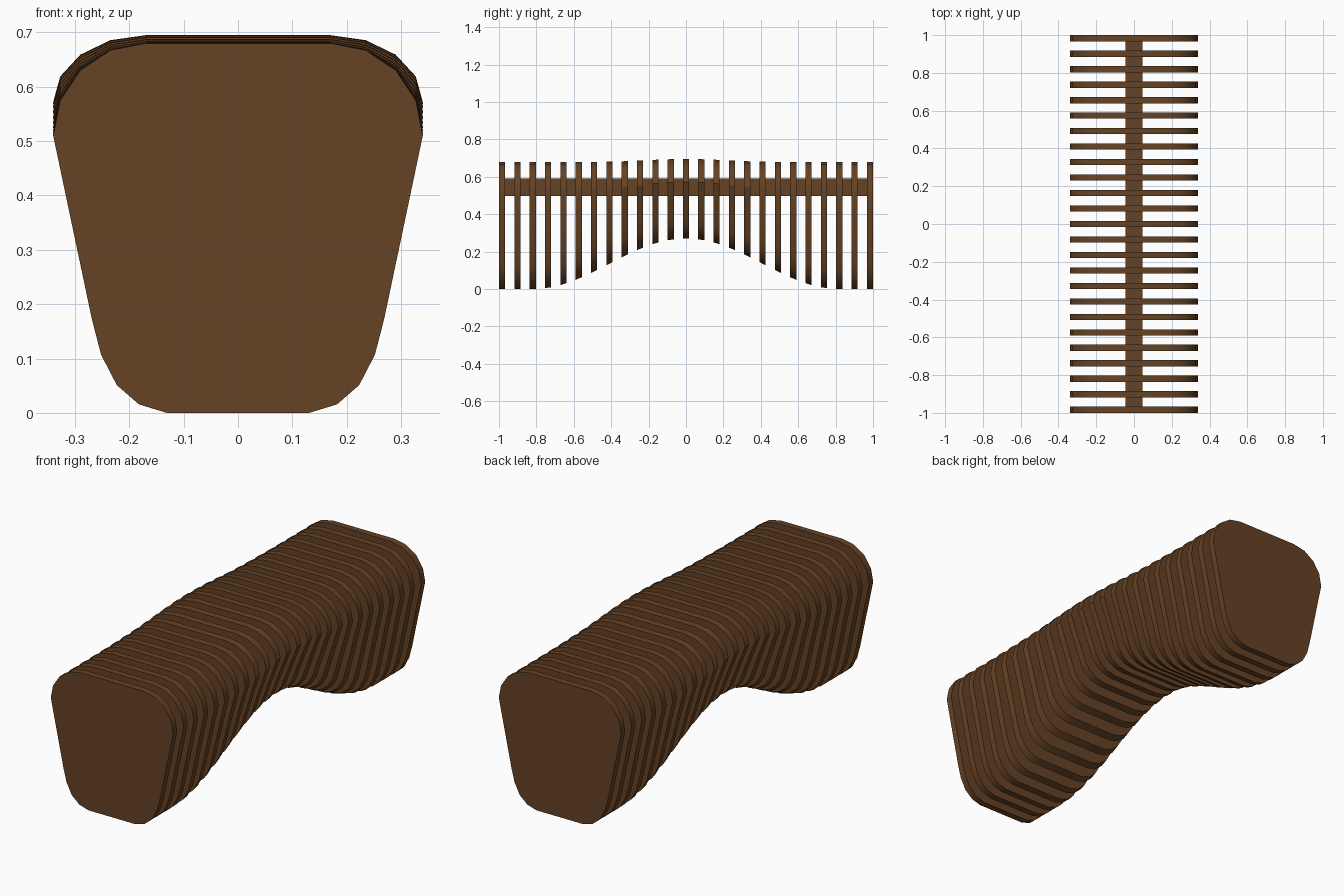
import bpy, math

if "Cube" in bpy.data.objects:
    bpy.data.objects.remove(bpy.data.objects["Cube"])

wood = bpy.data.materials.new("walnut brown")
wood.diffuse_color = (0.130, 0.055, 0.018, 1)
wood.use_nodes = True
wood.node_tree.nodes["Principled BSDF"].inputs["Base Color"].default_value = wood.diffuse_color

COUNT, THICK = 25, 0.033


def bump(y, reach):
    """Smooth hump, 1 at the middle and 0 beyond the reach."""
    return 0.5 + 0.5 * math.cos(math.pi * min(abs(y) / reach, 1))


def section(y):
    """Rounded, tapered slat outline at depth y."""
    arch = bump(y, 0.82)
    bottom = 0.27 * arch
    top = 0.68 + 0.015 * bump(y, 0.47)
    rt = 0.17 - 0.047 * arch          # upper corner height
    rb = 0.173 - 0.05 * arch          # lower corner height
    right = []
    for x, f in ((0.131, 0), (0.182, 0.09), (0.223, 0.295), (0.252, 0.62), (0.269, 1)):
        right.append((x, bottom + rb * f))
    for i in range(5):
        a = math.pi / 8 * i
        right.append((0.17 + 0.17 * math.cos(a), top - rt * (1 - math.sin(a))))
    return right + [(-x, z) for x, z in reversed(right)]


def make(name, verts, faces):
    me = bpy.data.meshes.new(name)
    me.from_pydata(verts, [], faces)
    me.materials.append(wood)
    ob = bpy.data.objects.new(name, me)
    bpy.context.collection.objects.link(ob)
    return ob


# Row of slats whose undersides form an arch
for k in range(COUNT):
    yc = -1 + THICK / 2 + k * (2 - THICK) / (COUNT - 1)
    y0, y1 = yc - THICK / 2, yc + THICK / 2
    a, b = section(y0), section(y1)
    n = len(a)
    verts = [(x, y0, z) for x, z in a] + [(x, y1, z) for x, z in b]
    faces = [list(range(n)), list(range(2 * n - 1, n - 1, -1))]
    faces += [(i, n + i, n + (i + 1) % n, (i + 1) % n) for i in range(n)]
    slat = make("slat_%02d" % (k + 1), verts, faces)
    bpy.ops.object.select_all(action='DESELECT')
    slat.select_set(True)
    bpy.context.view_layer.objects.active = slat
    bpy.ops.object.shade_smooth_by_angle(angle=math.radians(30))

# Central beam joining the slats
hx, z0, z1, hy = 0.046, 0.497, 0.59, 0.985
verts = [(x, y, z) for x in (-hx, hx) for y in (-hy, hy) for z in (z0, z1)]
make("center_beam", verts, [(0, 1, 3, 2), (4, 6, 7, 5), (0, 4, 5, 1),
                            (2, 3, 7, 6), (0, 2, 6, 4), (1, 5, 7, 3)])
